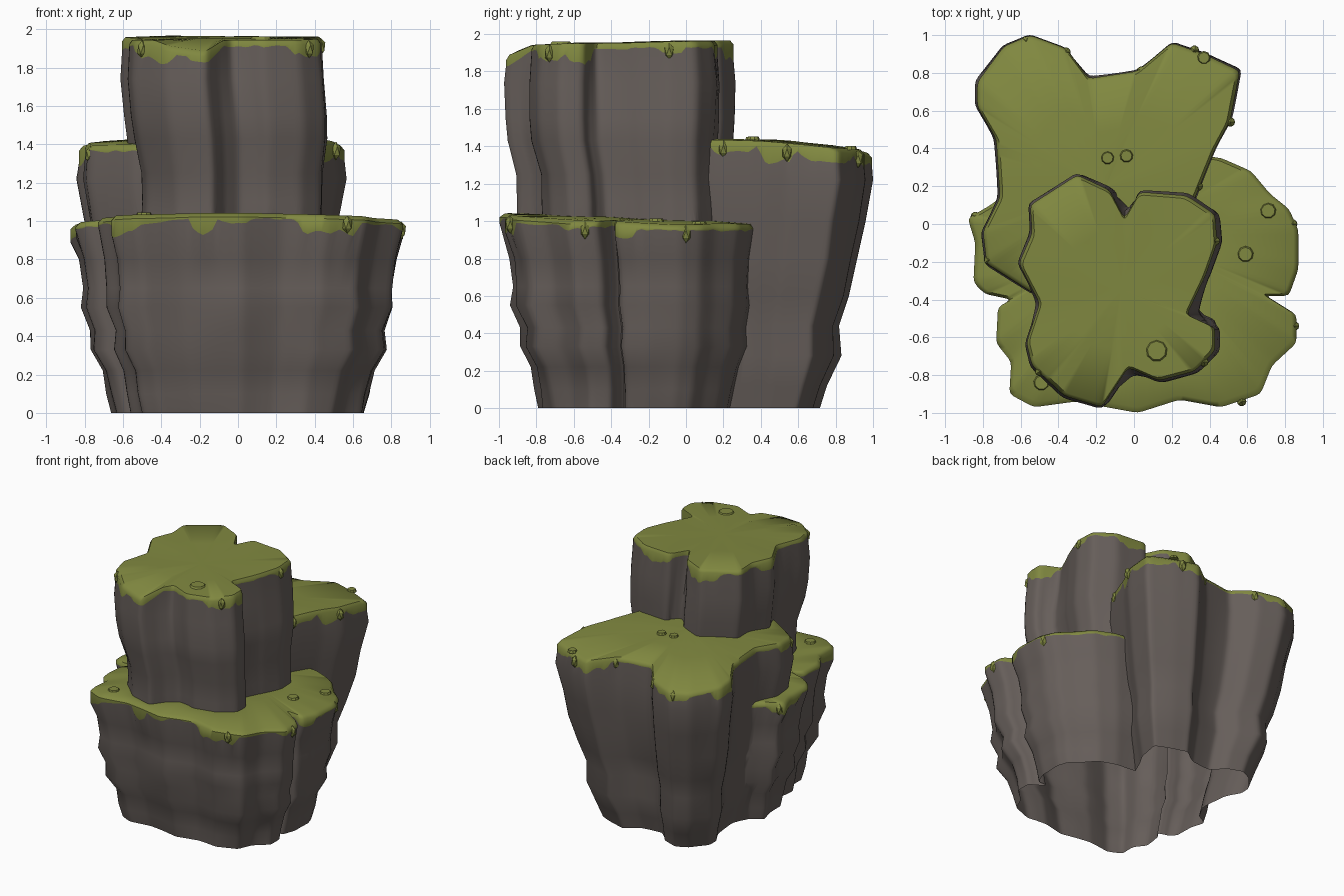
import bpy, bmesh, math
from mathutils import Vector, Matrix, noise

if "Cube" in bpy.data.objects:
    bpy.data.objects.remove(bpy.data.objects["Cube"])


def material(name, color):
    m = bpy.data.materials.new(name)
    m.use_nodes = True
    m.diffuse_color = color
    m.node_tree.nodes["Principled BSDF"].inputs["Base Color"].default_value = color
    return m


ROCK = material("grey_rock", (0.133, 0.112, 0.102, 1))
MOSS = material("olive_moss", (0.216, 0.246, 0.051, 1))


def make_object(bm, name, mats):
    bmesh.ops.recalc_face_normals(bm, faces=bm.faces)
    mesh = bpy.data.meshes.new(name)
    bm.to_mesh(mesh)
    bm.free()
    for m in mats:
        mesh.materials.append(m)
    ob = bpy.data.objects.new(name, mesh)
    bpy.context.collection.objects.link(ob)
    return ob


def activate(ob):
    bpy.ops.object.select_all(action="DESELECT")
    ob.select_set(True)
    bpy.context.view_layer.objects.active = ob


def smooth(ob, angle):
    activate(ob)
    bpy.ops.object.shade_smooth_by_angle(angle=math.radians(angle))


def soften(pts, times):
    for _ in range(times):
        pts = [(pts[i - 1] + p * 2 + pts[(i + 1) % len(pts)]) / 4 for i, p in enumerate(pts)]
    return pts


def resample(corners, step=0.025):
    pts = []
    for a, b in zip(corners, corners[1:] + corners[:1]):
        a, b = Vector(a), Vector(b)
        n = max(1, round((b - a).length / step))
        pts += [a.lerp(b, i / n) for i in range(n)]
    return soften(pts, 1)


def rock_tier(name, corners, centre, height, profile, patches, fill, seed):
    """Fluted closed shell: mossy cap, moss drips at the patches, rock wall filling its notches."""
    pts, c = resample(corners), Vector(centre)
    full = [s if (s - c).length > (p - c).length else p for p, s in zip(pts, soften(pts, 80))]
    bm = bmesh.new()

    def cap(k, drop):
        ring = []
        for p in pts:
            q = c.lerp(p, k)
            bump = 0.006 * noise.noise((q.x * 3, q.y * 3, seed))
            ring.append(bm.verts.new((q.x, q.y, height(q) - drop + bump)))
        return ring

    def drip(p):
        fine = noise.noise((p.x * 16, p.y * 16, seed))
        depth = 0.032 + 0.012 * fine
        for x, y, radius, d in patches:
            edge = 1 - (p - Vector((x, y))).length / radius
            depth = max(depth, d * min(1, 3 * edge) * (1 + 0.4 * fine))
        return depth

    def wall(z, k, dx, dy):
        ring = []
        for p, f in zip(pts, full):
            depth = min(1, (height(p) - z) / 0.4)
            wobble = noise.noise((p.x * 2.4, p.y * 2.4, z * 4 + seed))
            q = c.lerp(p.lerp(f, fill * depth), k + 0.025 * depth * wobble)
            ring.append(bm.verts.new((q.x + dx, q.y + dy, z)))
        return ring

    rings = [cap(0.5, -0.004), cap(0.97, 0), cap(1, 0.022)]
    rings.append([bm.verts.new((p.x, p.y, height(p) - drip(p))) for p in pts])
    rings += [wall(*row) for row in profile]
    n = len(pts)
    for r, (up, low) in enumerate(zip(rings, rings[1:])):
        for i in range(n):
            j = (i + 1) % n
            f = bm.faces.new((up[i], low[i], low[j], up[j]))
            f.material_index = 1 if r < 3 else 0
    hub = bm.verts.new((c.x, c.y, height(c)))
    for i in range(n):
        bm.faces.new((rings[0][i], rings[0][(i + 1) % n], hub)).material_index = 1
    bm.faces.new(rings[-1])
    return make_object(bm, name, (ROCK, MOSS))


# Tier top surfaces
def low_top(p):
    return 1.005 - 0.04 * p.y - 0.035 * p.x ** 2


def back_top(p):
    return 1.44 - 0.1 * (p.y - 0.2) ** 2 - 0.05 * p.x ** 2


def tall_top(p):
    return 1.96 + 0.02 * p.y - 0.4 * max(0, -p.y - 0.82)


# Wide front ledge
body = rock_tier("stepped_rock", [
    (.46, .35), (.62, .28), (.72, .16), (.82, .08), (.87, -.03), (.87, -.24), (.82, -.38),
    (.7, -.38), (.86, -.48), (.86, -.63), (.73, -.75), (.67, -.9), (.46, -.97), (.24, -.93),
    (.02, -1), (-.31, -.94), (-.53, -.97), (-.66, -.9), (-.65, -.73), (-.73, -.63),
    (-.72, -.44), (-.65, -.4), (-.79, -.37), (-.85, -.31), (-.84, -.1), (-.88, .03), (-.76, .1),
    (-.5, .3), (0, .4)], (0, -.05), low_top,
    [(.8, .95, 0, 0), (.65, .925, 0, 0), (.55, .935, 0, 0), (.43, .88, 0, 0), (.33, .89, 0, 0),
     (.22, .815, 0, -.01), (.1, .78, 0, -.02), (0, .75, 0, -.03)],
    [(-.66, -.9, .2, .09), (-.46, -.96, .1, .06), (-.18, -.96, .08, .1), (-.02, -.99, .12, .05),
     (.48, -.96, .2, .09), (.84, -.34, .1, .08), (.85, -.6, .1, .05), (-.86, -.05, .2, .08)],
    .2, 2.3)

# Middle rock at the back
back = rock_tier("back_rock", [
    (-.55, 1), (-.36, .93), (-.24, .77), (.02, .81), (.2, .96), (.37, .9), (.56, .81),
    (.51, .55), (.43, .4), (.32, .13), (.2, -.1), (-.2, -.35), (-.53, -.37), (-.78, -.21),
    (-.8, -.04), (-.71, .14), (-.73, .45), (-.83, .62), (-.83, .75), (-.69, .94)],
    (-.15, .2), back_top,
    [(1.22, 1.01, 0, 0), (1, .96, 0, 0), (.8, .91, 0, 0), (.6, .85, 0, 0), (.44, .77, 0, 0),
     (.28, .78, 0, 0), (.12, .7, 0, 0), (0, .65, 0, 0)],
    [(.38, .24, .16, .07), (.48, .48, .12, .11), (.54, .78, .22, .07), (.2, .95, .2, .08),
     (-.55, .98, .18, .07), (-.82, .68, .16, .09), (-.79, -.1, .1, .08)], .35, 7.7)

# Tall column
tall = rock_tier("tall_column", [
    (-.3, .26), (-.13, .18), (-.05, .03), (.03, .17), (.28, .15), (.43, .05), (.44, -.1),
    (.38, -.27), (.28, -.48), (.43, -.55), (.43, -.67), (.32, -.78), (.13, -.83), (-.03, -.76),
    (-.17, -.97), (-.37, -.91), (-.54, -.75), (-.57, -.63), (-.5, -.42), (-.61, -.21),
    (-.54, -.05), (-.55, .1)], (-.07, -.35), tall_top,
    [(1.74, 1.02, 0, 0), (1.55, 1.015, .015, 0), (1.43, 1, .025, 0), (1.25, .94, .03, .02),
     (1.1, .94, .03, .03), (.9, .94, .03, .03)],
    [(-.45, -.84, .17, .09), (-.15, -.93, .15, .05), (.36, -.72, .14, .09), (.4, -.56, .12, .09),
     (.44, -.08, .09, .06), (-.3, .24, .17, .09), (.15, .16, .16, .08), (-.57, -.2, .14, .07)],
    .5, 12.1)

# Fuse the tiers into one hollow rock that is open underneath
for part in (back, tall):
    activate(body)
    mod = body.modifiers.new("fuse", "BOOLEAN")
    mod.operation, mod.solver, mod.object = "UNION", "EXACT", part
    bpy.ops.object.modifier_apply(modifier=mod.name)
    bpy.data.objects.remove(part)
bm = bmesh.new()
bm.from_mesh(body.data)
under = [f for f in bm.faces if f.calc_center_median().z < 0.001]
bmesh.ops.delete(bm, geom=under, context="FACES")
bm.to_mesh(body.data)
bm.free()
smooth(body, 50)


# Small moss growths: flat cups on the caps, upright tufts on the rims
def growths(name, spots, top, size, lift):
    bm = bmesh.new()
    for x, y in spots:
        at = Matrix.Translation((x, y, top(Vector((x, y))) + lift))
        if lift > 0:
            bmesh.ops.create_cone(bm, cap_ends=True, segments=9, radius1=size, radius2=size * .8,
                                  depth=.02, matrix=at)
        else:
            bmesh.ops.create_icosphere(bm, subdivisions=1, radius=size,
                                       matrix=at @ Matrix.Diagonal((1, 1, 1.7, 1)))
    smooth(make_object(bm, name, (MOSS,)), 20)


growths("low_cups", [(.71, .07), (.59, -.16), (-.49, -.84)], low_top, .045, .004)
growths("back_cups", [(-.14, .35), (-.04, .36), (.37, .88)], back_top, .036, .004)
growths("tall_cups", [(.12, -.67)], tall_top, .062, .004)
growths("low_tufts", [(.57, -.94), (.84, 0), (-.84, .04), (.85, -.54)], low_top, .028, -.05)
growths("back_tufts", [(-.57, .97), (-.36, .91), (.04, .81), (.32, .92), (.51, .54),
                       (-.71, .45), (-.77, -.19), (.34, .2)], back_top, .028, -.05)
growths("tall_tufts", [(-.53, -.1), (.43, -.09), (.37, -.73), (-.5, -.78), (-.52, .04)],
        tall_top, .028, -.05)
